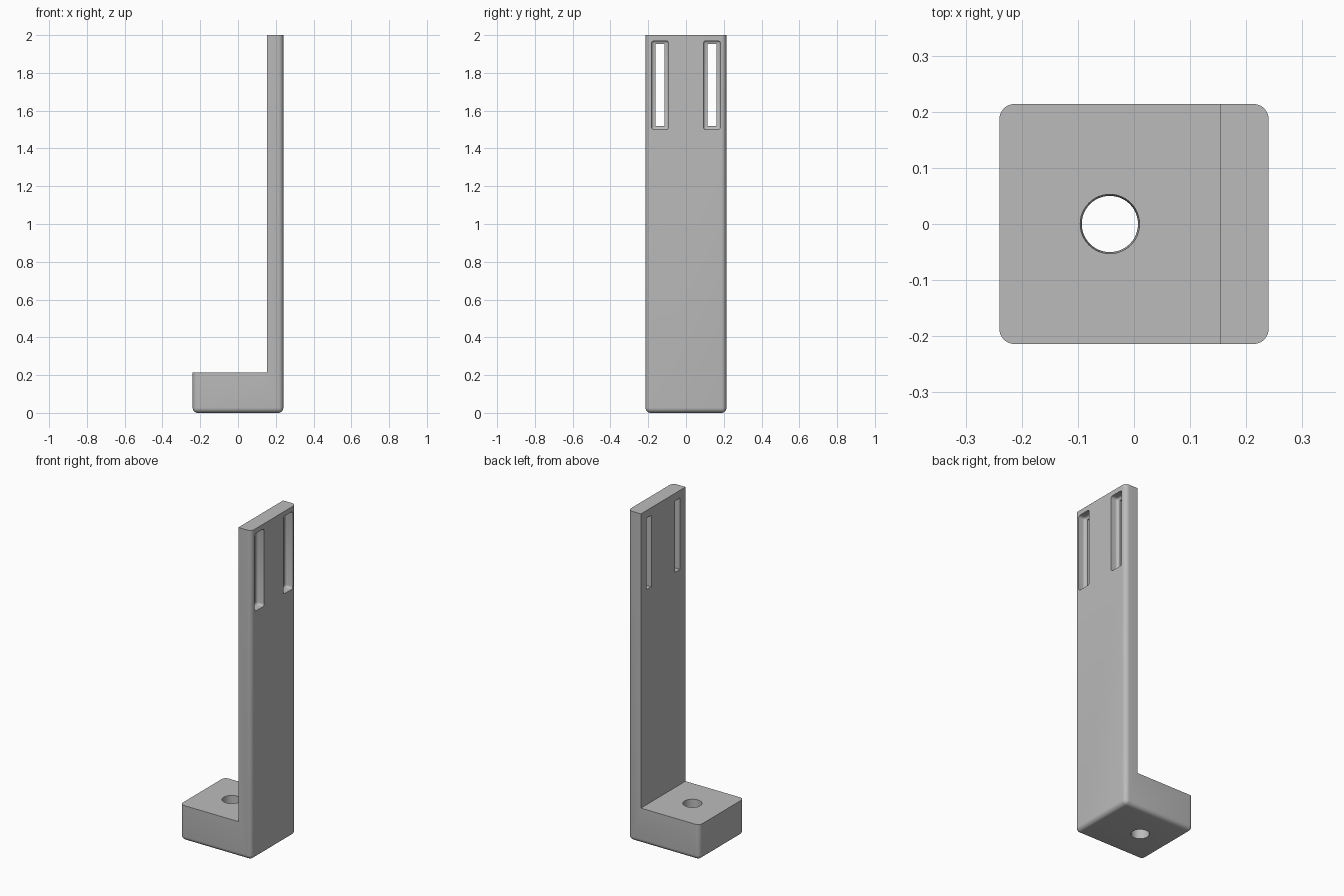
import bpy, bmesh
from mathutils import Matrix

if "Cube" in bpy.data.objects:
    bpy.data.objects.remove(bpy.data.objects["Cube"], do_unlink=True)

HALF_X, HALF_Y, HEIGHT = 0.24, 0.214, 2.0
PLATE_X, BASE_TOP, RADIUS = 0.153, 0.215, 0.027

grey = bpy.data.materials.new("plain grey")
grey.use_nodes = True
colour = (0.5, 0.5, 0.5, 1)
grey.diffuse_color = colour
grey.node_tree.nodes["Principled BSDF"].inputs["Base Color"].default_value = colour


def add_object(name, bm):
    bmesh.ops.recalc_face_normals(bm, faces=bm.faces)
    mesh = bpy.data.meshes.new(name)
    bm.to_mesh(mesh)
    bm.free()
    mesh.materials.append(grey)
    obj = bpy.data.objects.new(name, mesh)
    bpy.context.collection.objects.link(obj)
    return obj


def round_edges(bm, edges, radius, segments):
    bmesh.ops.bevel(bm, geom=edges, offset=radius, segments=segments,
                    profile=0.5, affect="EDGES")


def box(name, x0, x1, y, width, z0, z1, radius=0):
    bm = bmesh.new()
    centre = ((x0 + x1) / 2, y, (z0 + z1) / 2)
    size = (x1 - x0, width, z1 - z0)
    bmesh.ops.create_cube(bm, size=1, matrix=Matrix.LocRotScale(centre, None, size))
    if radius:
        round_edges(bm, bm.edges[:], radius, 4)
    return add_object(name, bm)


def cut(target, cutter):
    mod = target.modifiers.new(cutter.name, "BOOLEAN")
    mod.operation = "DIFFERENCE"
    mod.solver = "EXACT"
    mod.object = cutter
    bpy.context.view_layer.objects.active = target
    bpy.ops.object.modifier_apply(modifier=mod.name)
    bpy.data.objects.remove(cutter, do_unlink=True)


# L-shaped bracket, extruded across its width
bm = bmesh.new()
outline = [(-HALF_X, 0), (HALF_X, 0), (HALF_X, HEIGHT),
           (PLATE_X, HEIGHT), (PLATE_X, BASE_TOP), (-HALF_X, BASE_TOP)]
side = bm.faces.new([bm.verts.new((x, -HALF_Y, z)) for x, z in outline])
swept = bmesh.ops.extrude_face_region(bm, geom=[side])["geom"]
for v in swept:
    if isinstance(v, bmesh.types.BMVert):
        v.co.y = HALF_Y
bmesh.ops.recalc_face_normals(bm, faces=bm.faces)


# Round the outer upright corners and the whole underside edge
def is_rounded(edge):
    a, b = (v.co for v in edge.verts)
    on_floor = max(a.z, b.z) < 0.001
    upright = abs(a.z - b.z) > 0.1 and min(abs(a.x), abs(b.x)) > HALF_X - 0.001
    return on_floor or upright


round_edges(bm, [e for e in bm.edges if is_rounded(e)], RADIUS, 6)
bracket = add_object("bracket", bm)

# Screw hole through the foot, slightly wider at the top
bm = bmesh.new()
bmesh.ops.create_cone(bm, cap_ends=True, segments=48, radius1=0.05, radius2=0.053,
                      depth=BASE_TOP + 0.02,
                      matrix=Matrix.Translation((-0.043, 0, BASE_TOP / 2)))
cut(bracket, add_object("screw_hole", bm))

# Two long slots with a wider rounded recess on the outer face
for y in (-0.1375, 0.1375):
    cut(bracket, box("slot_recess", 0.195, 0.34, y, 0.09, 1.5, 1.97, 0.014))
    cut(bracket, box("slot", 0.1, 0.3, y, 0.046, 1.52, 1.953))

# Smooth fillets, crisp corners
bpy.ops.object.select_all(action="DESELECT")
bracket.select_set(True)
bpy.context.view_layer.objects.active = bracket
bpy.ops.object.shade_smooth_by_angle(angle=0.6)
